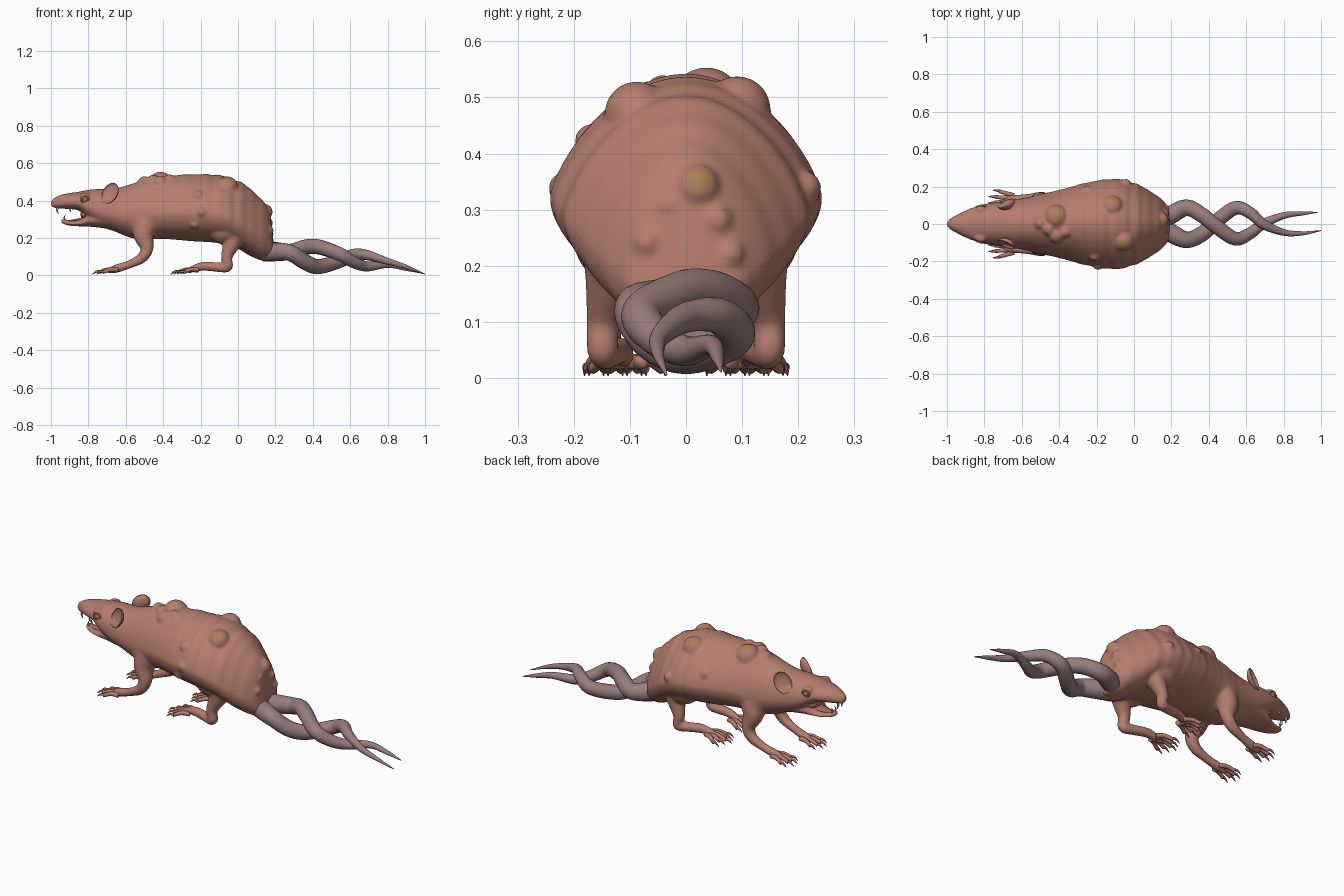
import bpy, bmesh, math
from mathutils import Vector, Matrix

cube = bpy.data.objects.get("Cube")
if cube:
    bpy.data.objects.remove(cube, do_unlink=True)


def material(name, rgb, rough=0.6):
    m = bpy.data.materials.new(name)
    m.use_nodes = True
    m.diffuse_color = (*rgb, 1)
    bsdf = m.node_tree.nodes["Principled BSDF"]
    bsdf.inputs["Base Color"].default_value = (*rgb, 1)
    bsdf.inputs["Roughness"].default_value = rough
    return m


SKIN = material("bare_skin", (0.46, 0.205, 0.155))
TAIL = material("tail_mauve", (0.32, 0.205, 0.21))
PUS = material("sore_yellow", (0.41, 0.215, 0.085))
CLAW = material("claw_brown", (0.34, 0.155, 0.118))
TOOTH = material("tooth_ivory", (0.52, 0.38, 0.3))
EYE = material("eye_amber", (0.34, 0.18, 0.1))
MOUTH = material("mouth_red", (0.4, 0.15, 0.125))


def spline(points, n):
    """Catmull-Rom samples through tuples of any length."""
    p = [Vector(q) for q in points]
    p = [p[0] * 2 - p[1]] + p + [p[-1] * 2 - p[-2]]
    out = []
    for a, b, c, d in zip(p, p[1:], p[2:], p[3:]):
        for i in range(n):
            t = i / n
            out.append((b * 2 + (c - a) * t + (a * 2 - b * 5 + c * 4 - d) * t * t
                        + (b * 3 - a - c * 3 + d) * t ** 3) / 2)
    return out + [p[-2]]


def skin_rings(bm, rings):
    rows = [[bm.verts.new(v) for v in r] for r in rings]
    n = len(rows[0])
    for r, q in zip(rows, rows[1:]):
        for i in range(n):
            bm.faces.new((r[i], r[(i + 1) % n], q[(i + 1) % n], q[i]))
    bm.faces.new(rows[0][::-1])
    bm.faces.new(rows[-1])


def tube(bm, points, sides=14, n=6, flat=1.0):
    """Round tube through (x, y, z, radius) points."""
    s = spline(points, n)
    rings = []
    for i, q in enumerate(s):
        tan = (s[min(i + 1, len(s) - 1)] - s[max(i - 1, 0)]).to_3d().normalized()
        side = Vector((0, 1, 0))
        side = (side - tan * side.dot(tan)).normalized()
        up = tan.cross(side)
        r = max(q[3], 0.0008)
        rings.append([q.to_3d() + side * r * math.cos(a) + up * r * flat * math.sin(a)
                      for a in (2 * math.pi * k / sides for k in range(sides))])
    skin_rings(bm, rings)


def section(q, a):
    """Point on an egg-shaped section; q = x, top, bottom, half width."""
    x, top, bot, w = q
    mid = bot + 0.42 * (top - bot)
    s = math.sin(a)
    taper = 1 - .22 * max(s, 0) * max(0, min(1, (x + .7) / .3))
    return Vector((x, w * math.cos(a) * taper, mid + s * ((top - mid) if s > 0 else (mid - bot))))


def loft(bm, samples, sides=48):
    skin_rings(bm, [[section(q, 2 * math.pi * k / sides) for k in range(sides)]
                    for q in samples])


def ball(bm, centre, r, scale=(1, 1, 1)):
    bmesh.ops.create_uvsphere(bm, u_segments=24, v_segments=14, radius=r,
                              matrix=Matrix.Translation(centre) @ Matrix.Diagonal((*scale, 1)))


def finish(bm, name, mat):
    bmesh.ops.recalc_face_normals(bm, faces=bm.faces)
    me = bpy.data.meshes.new(name)
    bm.to_mesh(me)
    bm.free()
    me.materials.append(mat)
    me.shade_smooth()
    ob = bpy.data.objects.new(name, me)
    bpy.context.collection.objects.link(ob)
    return ob


def pair(name, mat, build):
    """Build a part on the +y side, and its mirror image."""
    for side, s in (("right", 1), ("left", -1)):
        bm = bmesh.new()
        build(bm)
        bmesh.ops.scale(bm, vec=(1, s, 1), verts=bm.verts)
        finish(bm, name + "_" + side, mat)


# Torso, neck and upper jaw in one loft, with skin folds toward the rump
torso = spline([
    (-1, .398, .372, .01), (-.985, .412, .362, .027), (-.95, .43, .357, .048),
    (-.9, .44, .354, .073), (-.85, .447, .345, .092), (-.8, .457, .30, .106),
    (-.74, .462, .262, .116), (-.66, .464, .235, .127), (-.58, .485, .203, .14),
    (-.5, .512, .19, .16), (-.4, .53, .195, .182), (-.25, .54, .183, .222),
    (-.1, .535, .172, .242), (0, .503, .142, .22), (.06, .468, .106, .192),
    (.125, .405, .08, .15), (.165, .345, .077, .115), (.182, .25, .08, .092),
    (.19, .18, .085, .075)], 8)
folded = []
for q in torso:
    x, top, bot, w = q
    amount = max(0, min(1, (x + .65) / .5)) * (1 if x < .15 else .3)
    f = 1 + .007 * amount * (math.sin(x * 105) + .8 * math.sin(x * 61))
    folded.append((x, bot + (top - bot) * f, bot, w * f))

bm = bmesh.new()
loft(bm, folded)

# Lower jaw
loft(bm, spline([(-.948, .30, .287, .01), (-.93, .301, .273, .027), (-.89, .292, .264, .044),
                 (-.84, .302, .262, .062), (-.79, .345, .26, .083), (-.7, .36, .25, .1)], 6))

# Limbs, shoulders, thighs and brows
for s in (1, -1):
    tube(bm, [(-.48, s * .09, .30, .075), (-.505, s * .116, .22, .057), (-.487, s * .136, .145, .036),
              (-.515, s * .141, .093, .029), (-.585, s * .137, .057, .022),
              (-.65, s * .132, .036, .023), (-.70, s * .13, .022, .014)])
    tube(bm, [(-.02, s * .11, .24, .085), (-.035, s * .132, .17, .05), (-.06, s * .147, .10, .031),
              (-.056, s * .148, .046, .028), (-.11, s * .134, .044, .026),
              (-.19, s * .118, .048, .024), (-.27, s * .105, .024, .015)])
    ball(bm, (-.5, s * .092, .29), .085, (1, .8, 1.1))
    ball(bm, (-.07, s * .122, .255), .1, (1, .8, .9))
    ball(bm, (-.82, s * .076, .426), .022, (1.4, 1, .7))

# Boils: x, angle round the section, radius, yellow tip radius
sores = []
for x, deg, r, tip in [(-.42, 71, .066, .026), (-.11, 57, .06, .025), (-.055, 122, .058, .026),
                       (-.46, 102, .038, 0), (-.41, 118, .044, 0), (-.37, 108, .032, 0),
                       (-.5, 88, .036, 0), (-.22, 152, .03, 0), (-.2, 178, .03, 0),
                       (.16, 76, .042, .021), (.172, 48, .028, 0), (.176, 24, .026, 0),
                       (.172, 115, .016, .009), (.176, 145, .026, 0),
                       (-.04, 8, .03, 0), (-.25, 20, .028, 0), (-.23, 205, .024, 0)]:
    q = min(folded, key=lambda v: abs(v[0] - x))
    a = math.radians(deg)
    p = section(q, a)
    out = Vector((1.8 if x > .1 else 0, math.cos(a), math.sin(a))).normalized()
    ball(bm, p - out * r * .48, r)
    if tip:
        sores.append((p + out * r * .48, tip))

body = finish(bm, "body", SKIN)

# Fuse the body into one soft skin
mod = body.modifiers.new("fuse", 'REMESH')
mod.mode = 'VOXEL'
mod.voxel_size = .0065
mod = body.modifiers.new("soften", 'SMOOTH')
mod.factor = .5
mod.iterations = 9
bpy.context.view_layer.update()
fused = bpy.data.meshes.new_from_object(
    body.evaluated_get(bpy.context.evaluated_depsgraph_get()))
body.modifiers.clear()
body.data = fused
fused.materials.clear()
for m in (SKIN, PUS):
    fused.materials.append(m)
for f in fused.polygons:
    f.material_index = int(any((f.center - c).length < r for c, r in sores))
fused.shade_smooth()


# Cupped ears
def ear(bm):
    ball(bm, (0, 0, 0), 1)
    for v in bm.verts:
        z = v.co.z if v.co.z < 0 else -.55 * v.co.z
        v.co = Vector((v.co.x * .045, v.co.y * .06, z * .034))
    n = Vector((-.45, .85, .25)).normalized()
    side = Vector((.4, .2, .9)).cross(n).normalized()
    turn = Matrix((side, n.cross(side), n)).transposed().to_4x4()
    bm.transform(Matrix.Translation((-.685, .112, .44)) @ turn)


pair("ear", SKIN, ear)
pair("eye", EYE, lambda bm: ball(bm, (-.817, .087, .405), .0175))


def eyelid(bm):
    ring = [(-.817 + .021 * math.cos(a), .094, .405 + .017 * math.sin(a), .005)
            for a in (math.pi * k / 6 for k in range(13))]
    for p, q in zip(ring, ring[1:]):
        tube(bm, [p, q], 8, 2)


pair("eyelid", SKIN, eyelid)


# Feet: spread toes, each ending in a claw
def toes(start, reach, count, width, base_y, claws):
    def build(bm):
        for i in range(count):
            k = i / (count - 1) * 2 - 1
            y, x = base_y + k * .022, start + abs(k) * .012
            tip_y, length = base_y + k * width, reach * (1 - .22 * abs(k))
            end = x - length
            if claws:
                tube(bm, [(end + .008, tip_y, .02, .0075), (end - .014, tip_y + k * .004, .02, .006),
                          (end - .036, tip_y + k * .006, .004, .001)], 8, 4)
            else:
                tube(bm, [(x, y, .028, .013), (x - length * .5, (y + tip_y) / 2, .031, .0115),
                          (end, tip_y, .016, .0095)], 10, 5)
    return build


for part, spec in (("front", (-.655, .1, 4, .045, .13)), ("hind", (-.225, .1, 5, .062, .105))):
    pair(part + "_toes", SKIN, toes(*spec, False))
    pair(part + "_claws", CLAW, toes(*spec, True))


# Teeth, tongue and palate
def teeth(bm):
    for x, y, z, tip, r in [(-.963, .018, .368, .328, .007), (-.895, .045, .362, .338, .006),
                            (-.925, .014, .295, .325, .005)]:
        tube(bm, [(x, y, z, r), (x - .004, y, (z + tip) / 2, r * .75), (x + .003, y, tip, .0008)], 8, 4)


pair("teeth", TOOTH, teeth)
bm = bmesh.new()
tube(bm, [(-.92, 0, .294, .008), (-.88, 0, .292, .024), (-.8, 0, .305, .04)], flat=.3)
finish(bm, "tongue", MOUTH)
bm = bmesh.new()
ball(bm, (-.822, 0, .325), .05, (.4, 1.3, .5))
finish(bm, "throat", MOUTH)

# Two intertwined tails
strands = {
    "tail_upper": [(.13, .02, .14, .045), (.19, .045, .13, .05), (.28, .087, .125, .044), (.36, .05, .15, .041),
                   (.43, -.005, .152, .04), (.54, -.078, .115, .037), (.62, -.05, .07, .032),
                   (.69, 0, .048, .027), (.8, .045, .058, .018), (.9, .057, .035, .011), (.98, .062, .012, .002)],
    "tail_lower": [(.13, -.02, .12, .045), (.19, -.045, .125, .05), (.28, -.085, .12, .044), (.36, -.055, .07, .042),
                   (.43, .005, .047, .04), (.54, .085, .075, .037), (.62, .06, .11, .032),
                   (.69, 0, .108, .027), (.8, -.045, .075, .018), (.9, -.05, .045, .011), (1, -.035, .006, .002)]}
for name, path in strands.items():
    bm = bmesh.new()
    tube(bm, path, 20, 8)
    finish(bm, name, TAIL)
